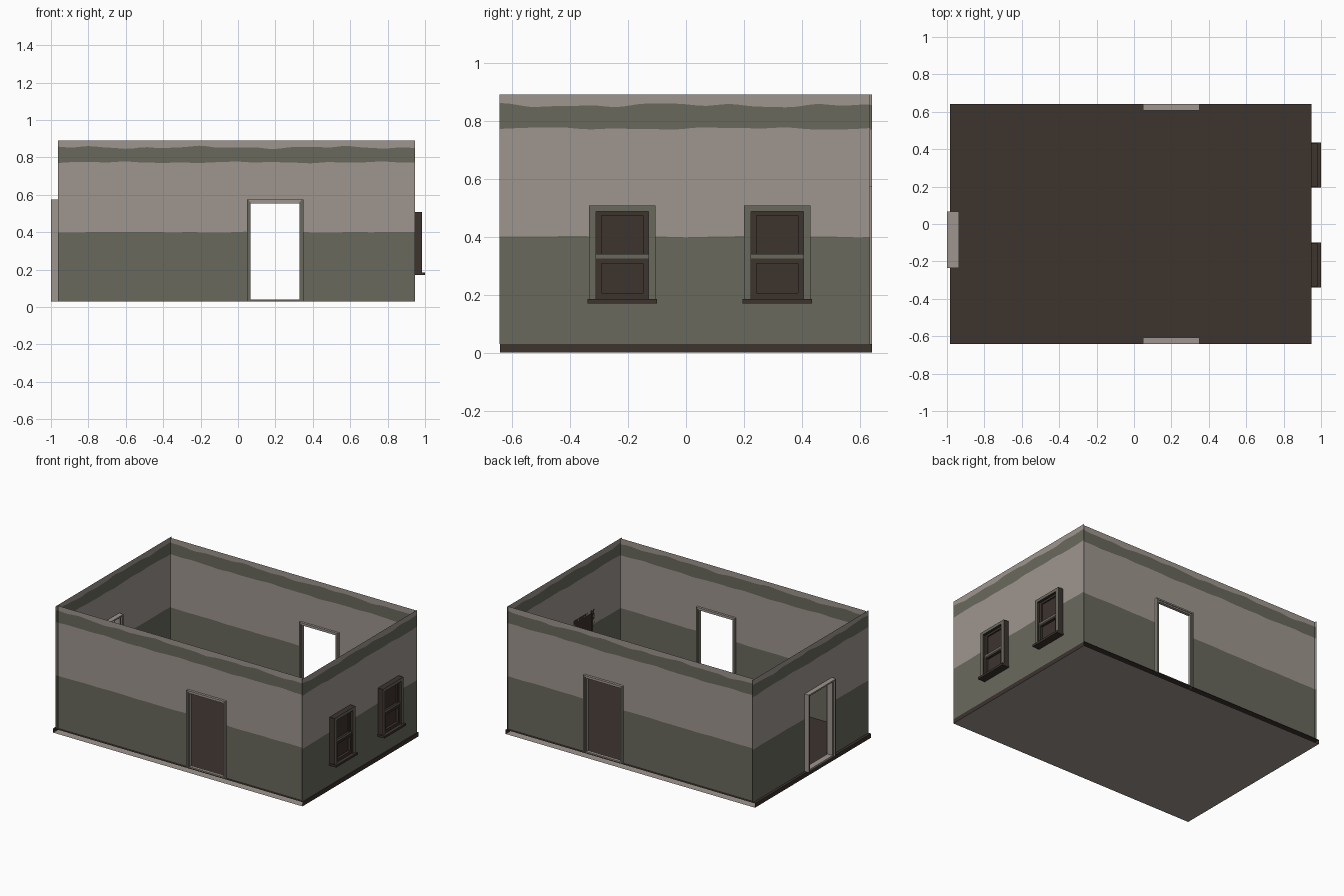
import bpy, bmesh, math

if "Cube" in bpy.data.objects:
    bpy.data.objects.remove(bpy.data.objects["Cube"])


def material(name, col):
    m = bpy.data.materials.new(name)
    m.diffuse_color = (*col, 1)
    m.use_nodes = True
    m.node_tree.nodes["Principled BSDF"].inputs["Base Color"].default_value = m.diffuse_color
    return m


LIGHT, GREEN, DARK = 0, 1, 2
MATS = [material("pale_plaster", (0.347, 0.305, 0.275)),
        material("olive_paint", (0.144, 0.141, 0.109)),
        material("dark_brown", (0.045, 0.033, 0.027))]


def finish(bm, name):
    me = bpy.data.meshes.new(name)
    bm.to_mesh(me)
    bm.free()
    for m in MATS:
        me.materials.append(m)
    ob = bpy.data.objects.new(name, me)
    bpy.context.collection.objects.link(ob)
    return ob


def box(bm, lo, hi, rule):
    """Axis-aligned box; rule(normal, centre) gives the material index."""
    r = bmesh.ops.create_cube(bm, size=1)
    for v in r["verts"]:
        for i in range(3):
            v.co[i] = lo[i] + (v.co[i] + 0.5) * (hi[i] - lo[i])
    for f in {f for v in r["verts"] for f in v.link_faces}:
        f.normal_update()
        f.material_index = rule(f.normal, f.calc_center_median())


# Thin walls with wavy painted bands and rectangular openings
def wall(name, place, u0, u1, outward, seed, openings):
    n = 48
    us = [u0 + (u1 - u0) * i / n for i in range(n + 1)]
    for a, b, _, _ in openings:
        us += [a, b]
    us = sorted(us)
    wob = lambda u, a, s: a * (math.sin(9 * u + s) * 0.6 + math.sin(23 * u + 2 * s) * 0.5
                               + math.sin(41 * u + s) * 0.25)
    zlo = openings[0][2]
    zhi = openings[0][3]

    def levels(u):
        return [0.03, zlo, 0.4 + wob(u, 0.002, seed), zhi,
                0.773 + wob(u, 0.004, seed + 1), 0.853 + wob(u, 0.007, seed + 3), 0.89]

    colours = [GREEN, GREEN, LIGHT, LIGHT, GREEN, LIGHT]
    bm = bmesh.new()
    cols = [[bm.verts.new(place(u, z)) for z in levels(u)] for u in us]
    for i in range(len(us) - 1):
        if us[i + 1] - us[i] < 1e-6:
            continue
        mid = (us[i] + us[i + 1]) / 2
        inside = any(a < mid < b for a, b, _, _ in openings)
        for k in range(6):
            if inside and k in (1, 2):
                continue
            f = bm.faces.new((cols[i][k], cols[i + 1][k], cols[i + 1][k + 1], cols[i][k + 1]))
            f.material_index = colours[k]
            f.normal_update()
            if f.normal.dot(outward) < 0:
                f.normal_flip()
    return finish(bm, name)


from mathutils import Vector
YW, XL, XR = 0.624, -0.967, 0.946
DOOR_X, DOOR_Y = 0.198, -0.085
WINDOWS = (-0.22, 0.315)
door = lambda c: [(c - 0.135, c + 0.135, 0.036, 0.56)]
wall("front_wall", lambda u, z: (u, -YW, z), -0.962, XR, Vector((0, -1, 0)), 0.3, door(DOOR_X))
wall("back_wall", lambda u, z: (u, YW, z), -0.962, XR, Vector((0, 1, 0)), 2.1, door(DOOR_X))
wall("left_wall", lambda u, z: (XL, u, z), -0.642, 0.642, Vector((-1, 0, 0)), 4.0, door(DOOR_Y))
wall("right_wall", lambda u, z: (XR, u, z), -0.644, 0.634, Vector((1, 0, 0)), 5.2,
     [(c - 0.1, c + 0.1, 0.19, 0.49) for c in WINDOWS])

# Floor slab: dark top and sides, pale underside, open at front and back
bm = bmesh.new()
box(bm, (-0.985, -0.642, 0), (0.95, 0.642, 0.03), lambda n, c: LIGHT if n.z < -0.5 else DARK)
bmesh.ops.delete(bm, geom=[f for f in bm.faces if abs(f.normal.y) > 0.5], context="FACES_ONLY")
finish(bm, "floor")


# Door frames: jambs, head and threshold straddling the wall
def door_frame(name, axis, c, d0, d1):
    bm = bmesh.new()
    rule = lambda n, p: GREEN if abs(n[1 - axis]) > 0.5 and p.z < 0.4 and p.z > 0.1 else LIGHT

    def bar(a, b, e0, e1, z0, z1):
        lo, hi = [0, 0, z0], [0, 0, z1]
        lo[axis], hi[axis] = a, b
        lo[1 - axis], hi[1 - axis] = e0, e1
        box(bm, lo, hi, rule)

    step = (d1 - d0) * 0.18
    for s in (-1, 1):
        a, b, e = c + s * 0.151, c + s * 0.139, c + s * 0.13
        bar(min(a, b), max(a, b), d0, d1, 0.03, 0.574)
        bar(min(b, e), max(b, e), d0 + step, d1 - step, 0.03, 0.565)
    bar(c - 0.139, c + 0.139, d0, d1, 0.564, 0.574)
    bar(c - 0.13, c + 0.13, d0 + step, d1 - step, 0.554, 0.564)
    bar(c - 0.13, c + 0.13, d0 + step, d1 - step, 0.031, 0.04)
    finish(bm, name)


door_frame("front_door_frame", 0, DOOR_X, -0.641, -0.608)
door_frame("back_door_frame", 0, DOOR_X, 0.608, 0.641)
door_frame("left_door_frame", 1, DOOR_Y, -1.0, -0.935)


# Sash windows on the right wall
def window(name, c):
    bm = bmesh.new()
    casing = lambda n, p: GREEN if n.x > 0.5 else DARK
    plain = lambda n, p: DARK
    for s in (-1, 1):
        ys = sorted((c + s * 0.115, c + s * 0.09))
        box(bm, (XR, ys[0], 0.18), (0.985, ys[1], 0.508), casing)
        ys = sorted((c + s * 0.09, c + s * 0.072))
        box(bm, (0.955, ys[0], 0.33), (0.966, ys[1], 0.487), plain)
        box(bm, (0.955, ys[0], 0.185), (0.975, ys[1], 0.325), plain)
    box(bm, (XR, c - 0.09, 0.487), (0.985, c + 0.09, 0.508), casing)
    # rails and meeting rail
    box(bm, (0.955, c - 0.072, 0.472), (0.966, c + 0.072, 0.487), plain)
    box(bm, (0.955, c - 0.09, 0.325), (0.972, c + 0.09, 0.34), casing)
    box(bm, (0.955, c - 0.072, 0.308), (0.975, c + 0.072, 0.325), plain)
    box(bm, (0.955, c - 0.072, 0.185), (0.975, c + 0.072, 0.205), plain)
    # panes and sill
    box(bm, (0.95, c - 0.09, 0.185), (0.957, c + 0.09, 0.487), plain)
    box(bm, (XR, c - 0.12, 0.17), (1.0, c + 0.12, 0.185), plain)
    finish(bm, name)


for i, c in enumerate(WINDOWS):
    window(("window_front", "window_rear")[i], c)
